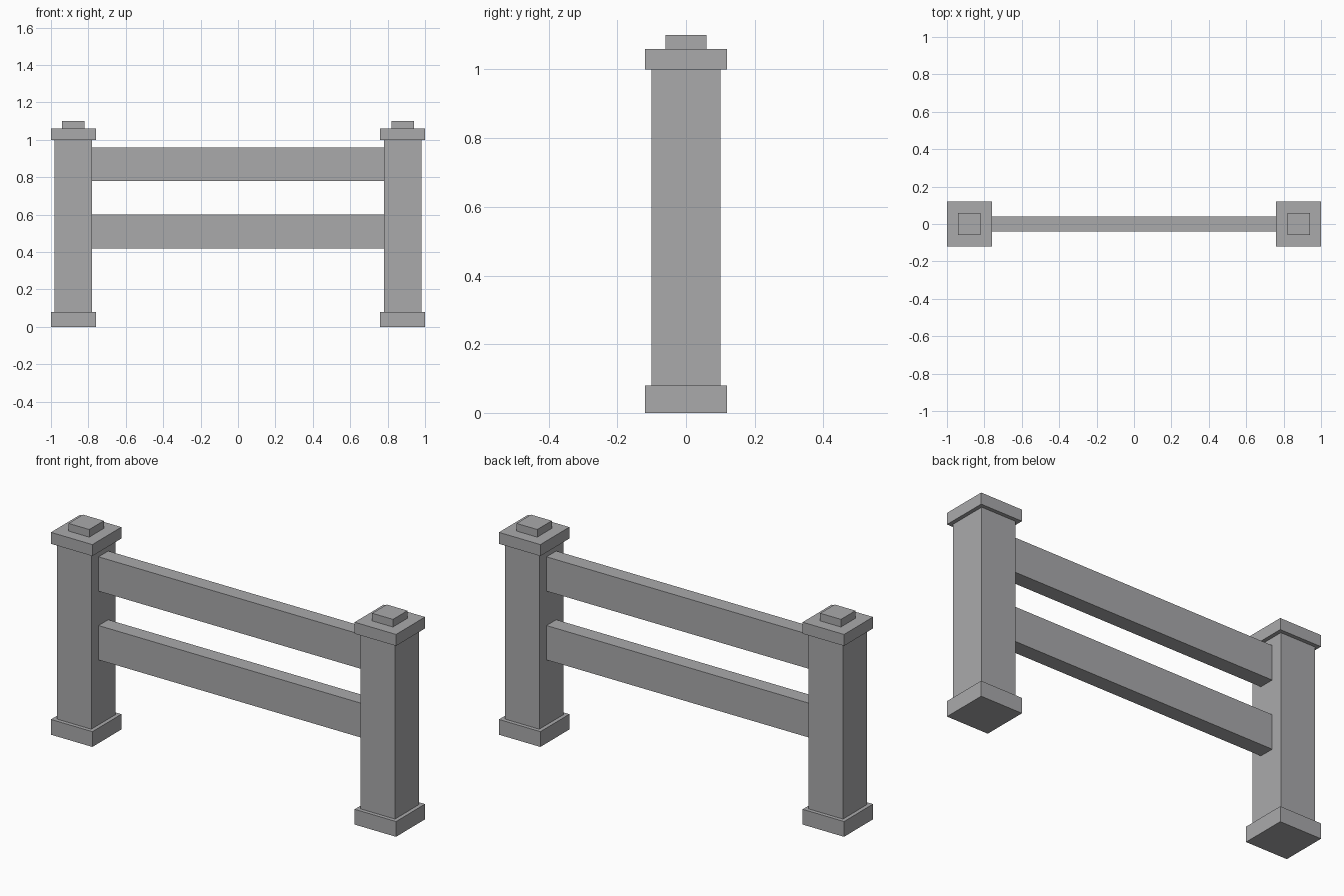
import bpy

if "Cube" in bpy.data.objects:
    bpy.data.objects.remove(bpy.data.objects["Cube"])

grey = bpy.data.materials.new("stone_grey")
grey.diffuse_color = (0.4, 0.4, 0.41, 1.0)
grey.use_nodes = True
grey.node_tree.nodes["Principled BSDF"].inputs["Base Color"].default_value = grey.diffuse_color


def box(name, x, size_x, size_y, z0, z1):
    """Axis-aligned box centred on y = 0, spanning z0 to z1."""
    bpy.ops.mesh.primitive_cube_add(size=1, location=(x, 0, (z0 + z1) / 2))
    obj = bpy.context.object
    obj.name = name
    obj.scale = (size_x, size_y, z1 - z0)
    bpy.ops.object.transform_apply(location=False, rotation=False, scale=True)
    obj.data.materials.append(grey)
    return obj


# Two posts, each with a base, shaft, cap and small top block
for side, x in (("left", -0.88), ("right", 0.88)):
    box(f"{side}_post_base", x, 0.24, 0.24, 0.0, 0.08)
    box(f"{side}_post_shaft", x, 0.20, 0.20, 0.08, 1.0)
    box(f"{side}_post_cap", x, 0.24, 0.24, 1.0, 1.06)
    box(f"{side}_post_top", x, 0.12, 0.12, 1.06, 1.10)

# Two horizontal rails between the posts
for level, z in (("lower", 0.42), ("upper", 0.78)):
    box(f"{level}_rail", 0, 1.56, 0.08, z, z + 0.18)
